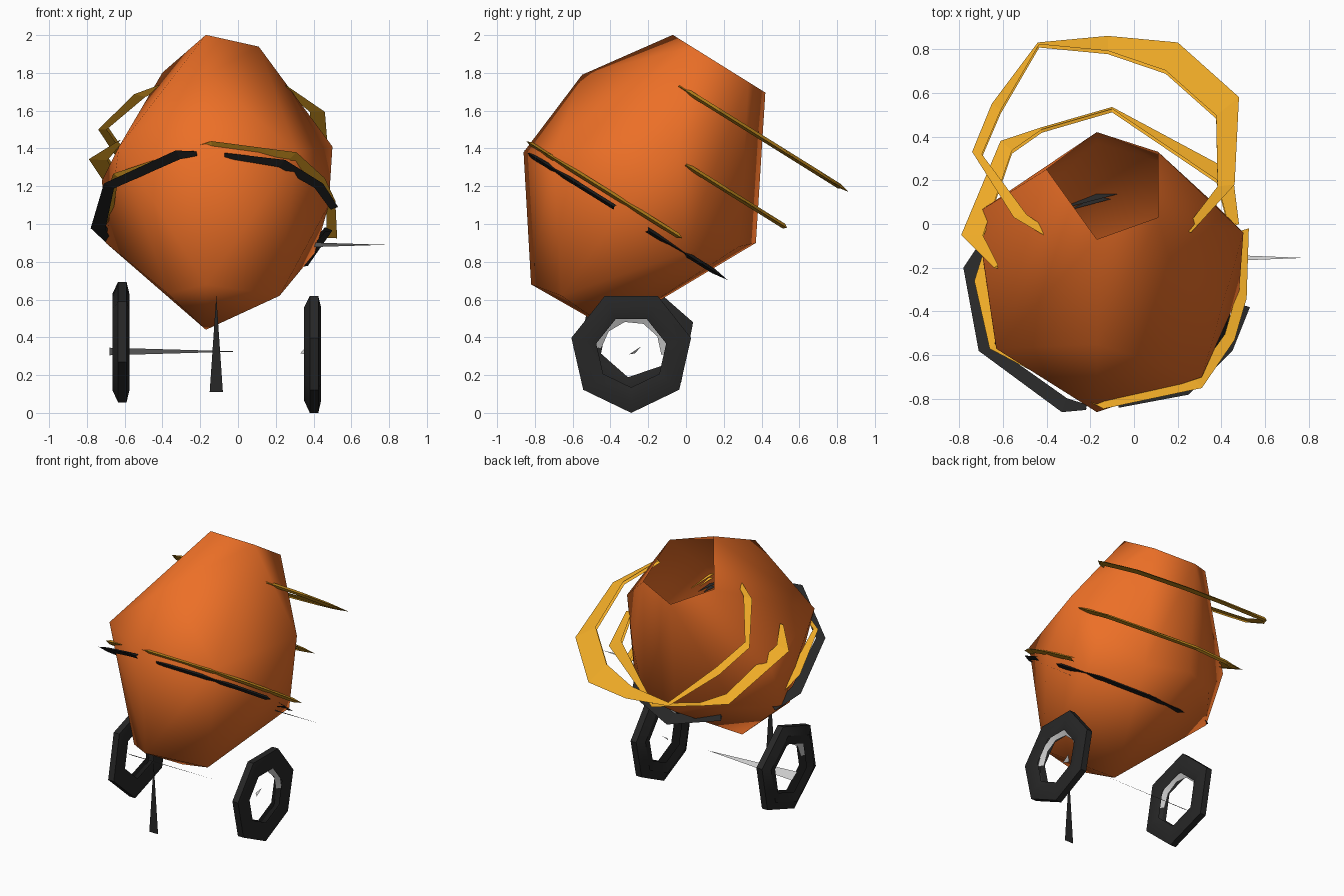
import bpy, bmesh, math
from mathutils import Vector

if "Cube" in bpy.data.objects:
    bpy.data.objects.remove(bpy.data.objects["Cube"])

AXIS = Vector((0, 0.53, 0.85)).normalized()   # tilt axis of the drum


def material(name, rgb):
    m = bpy.data.materials.new(name)
    m.diffuse_color = (*rgb, 1)
    m.use_nodes = True
    m.node_tree.nodes["Principled BSDF"].inputs["Base Color"].default_value = m.diffuse_color
    return m


ORANGE = material("orange paint", (0.84, 0.16, 0.02))
GOLD = material("yellow paint", (0.85, 0.40, 0.02))
BLACK = material("black", (0.02, 0.02, 0.02))


def add(name, bm, mat=None, angle=None):
    me = bpy.data.meshes.new(name)
    bm.to_mesh(me)
    bm.free()
    ob = bpy.data.objects.new(name, me)
    bpy.context.collection.objects.link(ob)
    if mat:
        me.materials.append(mat)
    if angle:
        bpy.ops.object.select_all(action='DESELECT')
        ob.select_set(True)
        bpy.context.view_layer.objects.active = ob
        bpy.ops.object.shade_smooth_by_angle(angle=math.radians(angle))
    return ob


def on_plane(x, y, s):
    return Vector((x, y, (s - 0.53 * y) / 0.85))


def strip(name, s, pts, mat):
    """Thin wedge-section band across the drum; each point is x, y, inward width."""
    bm = bmesh.new()
    centre = AXIS * s + Vector((-0.11, -0.70, 0.44))
    rows = []
    for x, y, w in pts:
        p = on_plane(x, y, s)
        q = p + (centre - p).normalized() * w
        rows.append([bm.verts.new(c) for c in (q + AXIS * .014, p, q - AXIS * .014)])
    for a, b in zip(rows, rows[1:]):
        for j in range(2):
            bm.faces.new((a[j], a[j + 1], b[j + 1], b[j]))
    bmesh.ops.recalc_face_normals(bm, faces=bm.faces)
    add(name, bm, mat)


def blade(name, base, tip, half_width, mat=None):
    """Thin flat sliver running from a wide base to a point."""
    bm = bmesh.new()
    base, tip, w = Vector(base), Vector(tip), Vector(half_width)
    bm.faces.new([bm.verts.new(p) for p in (base - w, base + w, tip)])
    add(name, bm, mat)


# Drum: faceted shell around bottom, belly and rim corners, open at the rim
RIM = [(-.17, -.07), (.11, .03), (.11, .33), (-.17, .42), (-.40, .25)]
BELLY = [(-.17, -.55, 1.79), (.50, -.04, 1.41), (.36, .10, 1.15),
         (-.72, .05, 1.23), (-.17, -.86, 1.38), (.31, -.70, 1.38),
         (.48, -.32, 1.10), (.41, 0, .85), (-.17, .37, .90), (.14, .28, .88),
         (-.50, .17, .97), (-.70, -.10, .90), (-.63, -.57, 1.41)]
BASE = [(-.17, -.82, .68), (.22, -.66, .62), (-.17, -.40, .44), (-.37, -.66, .63)]
bm = bmesh.new()
for x, y in RIM:
    bm.verts.new(on_plane(x, y, 1.664))
for p in BELLY + BASE:
    bm.verts.new(p)
bmesh.ops.convex_hull(bm, input=bm.verts)
bmesh.ops.recalc_face_normals(bm, faces=bm.faces)
cap = [f for f in bm.faces if all(v.co.dot(Vector((0, .53, .85))) > 1.6 for v in f.verts)]
bmesh.ops.delete(bm, geom=cap, context='FACES')
add("drum", bm, ORANGE, 75)

# Yellow bands
strip("belly_band", .775, [(-.68, -.10, .04), (-.73, -.26, .07), (-.66, -.57, .03), (-.14, -.845, .04),
                           (.31, -.75, .06), (.46, -.53, .05), (.515, -.34, .05), (.525, -.02, .06)], GOLD)
strip("middle_ring", 1.115, [(-.64, -.20, .02), (-.79, -.05, .10), (-.61, .38, .08), (-.43, .44, .02),
                             (-.1, .535, .02), (.45, .24, .09), (.48, 0, .05)], GOLD)
strip("upper_ring", 1.45, [(-.38, -.07, .03), (-.55, .03, .06), (-.74, .33, .05), (-.65, .55, .06),
                           (-.44, .83, .02), (-.12, .86, .09), (.2, .83, .17), (.48, .58, .15),
                           (.46, .18, .08), (.26, -.04, .03)], GOLD)

# Black gear ring pieces just below the belly band
strip("gear_ring_left", .725, [(-.22, -.85, .02), (-.33, -.86, .07), (-.71, -.58, .06),
                               (-.78, -.20, .08), (-.68, -.05, .03)], BLACK)
strip("gear_ring_right", .725, [(-.07, -.84, .03), (.25, -.78, .06), (.45, -.58, .05),
                                (.53, -.38, .04)], BLACK)
strip("gear_ring_back", .715, [(.5, -.2, .04), (.37, .1, .08), (0, .22, .09), (-.35, .1, .05)], BLACK)


def lathe(name, x0, cy, cz, profile, mat, n=7, steps=7, start=0.0):
    """Spin an x/radius profile about a sideways axis."""
    bm = bmesh.new()
    rings = []
    for i in range(steps + 1 if steps < n else n):
        a = start + 2 * math.pi * i / n
        rings.append([bm.verts.new((x0 + x, cy + r * math.cos(a), cz + r * math.sin(a))) for x, r in profile])
    pairs = list(zip(rings, rings[1:]))
    if steps == n:
        pairs.append((rings[-1], rings[0]))
    for a, b in pairs:
        for j in range(len(profile) - 1):
            bm.faces.new((a[j], a[j + 1], b[j + 1], b[j]))
    bmesh.ops.recalc_face_normals(bm, faces=bm.faces)
    add(name, bm, mat, 40)


# Wheels: faceted tyre, partial rim and a small hub
TYRE = [(-.03, .19), (-.045, .26), (-.015, .325), (.03, .325), (.045, .26), (.03, .19)]
for side, x, y, z, n, start in (("left", -.62, -.27, .375, 6, -.72), ("right", .395, -.29, .325, 7, -math.pi / 2)):
    lathe(side + "_tyre", x, y, z, TYRE, BLACK, n=n, steps=n, start=start)
    lathe(side + "_rim", x, y, z, [(-.02, .20), (0, .16), (.02, .20)], None, n=10, steps=5, start=-.1)
blade("right_hub", (.36, -.27, .33), (.33, -.27, .315), (0, .03, .02))

# Axle, side handle shaft and front leg
blade("axle", (-.68, -.27, .325), (.02, -.27, .325), (0, -.03, .02))
blade("handle_shaft", (.40, -.155, .89), (.78, -.155, .89), (0, -.015, .012))
blade("front_leg", (-.115, -.80, .11), (-.115, -.80, .62), (.035, 0, 0), BLACK)
